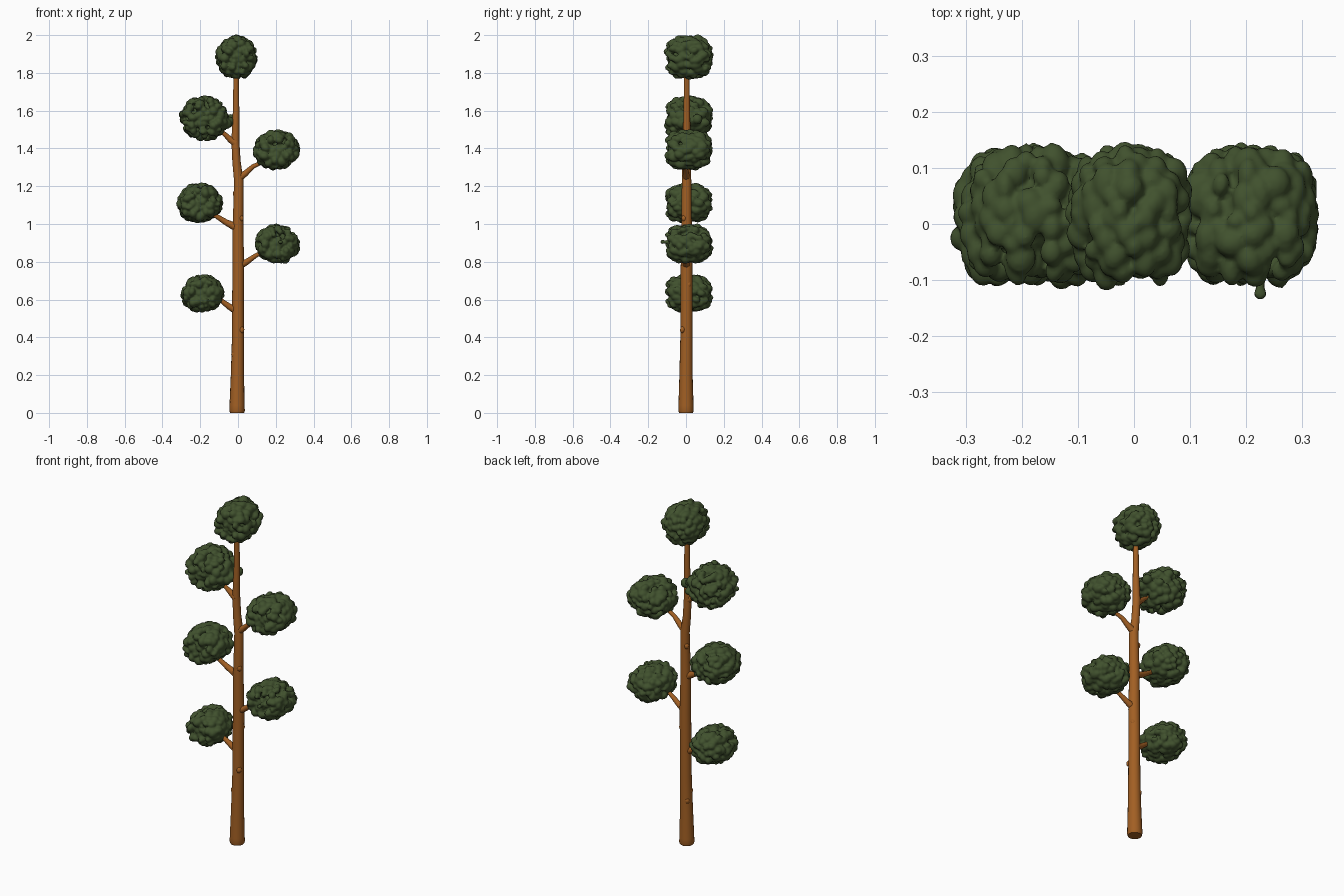
import bpy, bmesh, math, random
from mathutils import Vector, Matrix

if "Cube" in bpy.data.objects:
    bpy.data.objects.remove(bpy.data.objects["Cube"])

random.seed(7)


def material(name, rgb):
    m = bpy.data.materials.new(name)
    m.diffuse_color = (*rgb, 1)
    m.use_nodes = True
    m.node_tree.nodes["Principled BSDF"].inputs["Base Color"].default_value = m.diffuse_color
    return m


BARK = material("bark brown", (0.36, 0.115, 0.017))
LEAF = material("leaf green", (0.052, 0.083, 0.027))


def finish(bm, name, mat):
    me = bpy.data.meshes.new(name)
    bmesh.ops.recalc_face_normals(bm, faces=bm.faces[:])
    bm.to_mesh(me)
    bm.free()
    me.materials.append(mat)
    me.polygons.foreach_set("use_smooth", [True] * len(me.polygons))
    ob = bpy.data.objects.new(name, me)
    bpy.context.collection.objects.link(ob)
    bpy.context.view_layer.objects.active = ob
    ob.select_set(True)
    bpy.ops.object.shade_smooth_by_angle(angle=math.radians(50))
    ob.select_set(False)
    return ob


def tube(bm, path, sides):
    """Tapered tube through (x, y, z, radius) points."""
    pts = [Vector(p[:3]) for p in path]
    rings = []
    for i, p in enumerate(pts):
        d = (pts[min(i + 1, len(pts) - 1)] - pts[max(i - 1, 0)]).normalized()
        u = d.cross(Vector((0, 1, 0))).normalized()
        v = d.cross(u)
        rings.append([bm.verts.new(p + path[i][3] * (math.cos(a) * u + math.sin(a) * v))
                      for a in (2 * math.pi * k / sides for k in range(sides))])
    for a, b in zip(rings, rings[1:]):
        for k in range(sides):
            n = (k + 1) % sides
            bm.faces.new((a[k], a[n], b[n], b[k]))
    bm.faces.new(rings[0])
    bm.faces.new(rings[-1])


def blob(bm, centre, radius, stretch=(1, 1, 1), sub=2):
    rot = Matrix.Rotation(random.uniform(-0.5, 0.5), 4, random.choice("XYZ"))
    m = Matrix.Translation(centre) @ rot @ Matrix.Diagonal((*stretch, 1))
    bmesh.ops.create_icosphere(bm, subdivisions=sub, radius=radius, matrix=m)


# Trunk with a slight bend and small knots
bm = bmesh.new()
tube(bm, [(-.005, 0, 0, .037), (-.005, 0, .012, .041), (-.005, 0, .04, .04),
          (-.003, 0, .2, .035), (0, .002, .4, .032), (0, .003, .6, .031),
          (.002, .003, .77, .031), (0, .003, .98, .028), (.004, .003, 1.23, .025),
          (-.008, .003, 1.33, .022), (-.014, .004, 1.44, .021),
          (-.01, .004, 1.6, .017), (-.01, .004, 1.78, .014), (-.01, 0, 1.87, .01)], 16)
for x, y, z in ((.02, -.018, .44), (-.02, .018, .26), (-.022, -.01, .31),
                (.018, .014, .68), (.016, -.01, 1.03), (-.014, .014, 1.16)):
    blob(bm, (x, y, z), .014, (1, 1, 1.3))
finish(bm, "trunk", BARK)

# Branches, each rising from the trunk into a leaf cluster
BRANCHES = {
    "low_left": ((-.005, .54), (-.09, .595), (-.17, .64)),
    "low_right": ((.0, .775), (.09, .83), (.18, .885)),
    "middle_left": ((-.005, .98), (-.12, 1.045), (-.18, 1.11)),
    "upper_right": ((.0, 1.24), (.08, 1.305), (.18, 1.35)),
    "upper_left": ((-.015, 1.43), (-.07, 1.475), (-.16, 1.54)),
}
for name, (a, b, c) in BRANCHES.items():
    bm = bmesh.new()
    mid = ((a[0] + b[0]) / 2, (a[1] + b[1]) / 2 - .004)
    tube(bm, [(a[0], .003, a[1], .022), (*(mid[0], 0), mid[1], .016),
              (b[0], -.005, b[1], .012), (c[0], -.02, c[1], .007)], 12)
    finish(bm, "branch_" + name, BARK)

# Leaf clusters: rounded drums of overlapping lumps, hollowed on the front
# name, x, z, half width, half height, tilt
CLUSTERS = [
    ("low_left", -.188, .632, .112, .098, .1),
    ("low_right", .207, .895, .118, .102, -.1),
    ("middle_left", -.203, 1.112, .12, .104, .1),
    ("upper_right", .205, 1.393, .122, .106, .15),
    ("upper_left", -.178, 1.56, .128, .118, -.1),
    ("top", -.008, 1.882, .108, .116, 0),
]
HALF_DEPTH, MID_Y, COUNT = .122, .012, 120
for name, cx, cz, rx, rz, tilt in CLUSTERS:
    bm = bmesh.new()
    # Solid core
    core = Matrix.Translation((cx, MID_Y + .012, cz)) @ Matrix.Diagonal((rx * .78, .088, rz * .78, 1))
    bmesh.ops.create_icosphere(bm, subdivisions=3, radius=1, matrix=core)
    turn = random.uniform(0, 6)
    for i in range(COUNT):
        y = 1 - 2 * (i + .5) / COUNT
        a = i * 2.39996 + turn + random.uniform(-.2, .2)
        s = math.sqrt(1 - y * y)
        k = (s ** 3 + abs(y) ** 3) ** (-1 / 3)
        r = random.uniform(.016, .027)
        reach = random.uniform(.93, 1.03)
        if y < -.86:
            reach *= .8
        px = s * k * math.cos(a) * (rx - r * .75) * reach
        pz = s * k * math.sin(a) * (rz - r * .75) * reach
        py = y * k * (HALF_DEPTH - r * .75) * min(reach, 1)
        centre = (cx + px * math.cos(tilt) - pz * math.sin(tilt), MID_Y + py,
                  cz + px * math.sin(tilt) + pz * math.cos(tilt))
        blob(bm, centre, r, (random.uniform(.8, 1.2), random.uniform(1, 1.5),
                             random.uniform(.8, 1.15)))
    # Stray sprigs
    if name == "upper_left":
        for x, y, z in ((-.065, .03, 1.545), (-.045, .01, 1.54), (-.04, .06, 1.555), (-.06, -.02, 1.53)):
            blob(bm, (x, y, z), .028)
    if name == "low_right":
        blob(bm, (.225, -.105, .905), .012, (.8, 2, .8))
        blob(bm, (.225, -.124, .905), .012)
    ob = finish(bm, "leaves_" + name, LEAF)
    # Fuse the lumps into one skin
    fuse = ob.modifiers.new("fuse", 'REMESH')
    fuse.mode = 'VOXEL'
    fuse.voxel_size = .006
    fuse.use_smooth_shade = True
    ob.modifiers.move(len(ob.modifiers) - 1, 0)
    soften = ob.modifiers.new("soften", 'SMOOTH')
    soften.factor = .4
    soften.iterations = 1
    ob.modifiers.move(len(ob.modifiers) - 1, 1)
